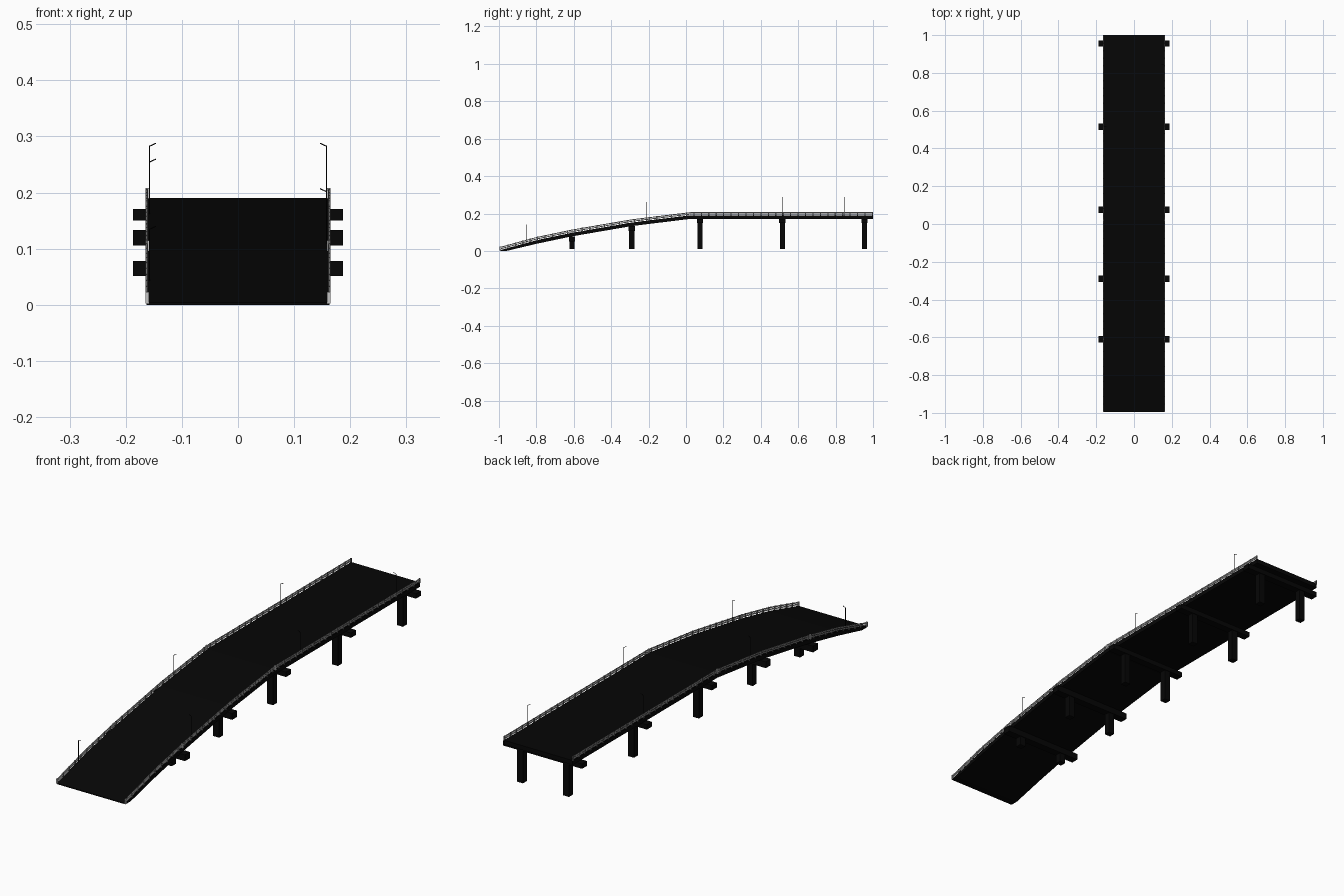
import bpy, bmesh
from mathutils import Vector

cube = bpy.data.objects.get("Cube")
if cube:
    bpy.data.objects.remove(cube, do_unlink=True)


def material(name, value):
    m = bpy.data.materials.new(name)
    m.use_nodes = True
    colour = (value, value, value, 1)
    m.diffuse_color = colour
    node = m.node_tree.nodes["Principled BSDF"]
    node.inputs["Base Color"].default_value = colour
    return m


asphalt = material("black asphalt", 0.0019)
steel = material("dark grey steel", 0.12)
pale = material("pale grey steel", 0.55)

# Road surface height along the bridge: (y, z)
ROAD = [(-0.995, 0.004), (-0.8, 0.057), (-0.61, 0.097), (-0.29, 0.152), (0.02, 0.19), (1, 0.19)]
THICK = 0.019
HALF = 0.163


def road_z(y):
    for (y0, z0), (y1, z1) in zip(ROAD, ROAD[1:]):
        if y <= y1:
            return z0 + (z1 - z0) * (y - y0) / (y1 - y0)
    return ROAD[-1][1]


def finish(name, bm, mat):
    bmesh.ops.recalc_face_normals(bm, faces=bm.faces)
    mesh = bpy.data.meshes.new(name)
    bm.to_mesh(mesh)
    bm.free()
    mesh.materials.append(mat)
    obj = bpy.data.objects.new(name, mesh)
    bpy.context.collection.objects.link(obj)


def add_box(bm, centre, size):
    made = bmesh.ops.create_cube(bm, size=1)["verts"]
    for v in made:
        v.co = Vector(centre) + Vector(a * b for a, b in zip(v.co, size))


def add_strip(bm, x0, x1, outline):
    """Extrude a closed (y, z) outline from x0 to x1."""
    face = bm.faces.new([bm.verts.new((x0, y, z)) for y, z in outline])
    out = bmesh.ops.extrude_face_region(bm, geom=[face])["geom"]
    moved = [v for v in out if isinstance(v, bmesh.types.BMVert)]
    bmesh.ops.translate(bm, verts=moved, vec=(x1 - x0, 0, 0))


def add_rod(bm, start, end, radius):
    a, b = Vector(start), Vector(end)
    turn = Vector((0, 0, 1)).rotation_difference(b - a).to_matrix().to_4x4()
    turn.translation = (a + b) / 2
    bmesh.ops.create_cone(bm, cap_ends=True, segments=6, radius1=radius,
                          radius2=radius, depth=(b - a).length, matrix=turn)


# Deck slab, tapering to the ground at the ramp foot
bm = bmesh.new()
under = [(y, z - THICK) for y, z in reversed(ROAD[1:])]
add_strip(bm, -HALF, HALF, ROAD + under + [(-0.96, 0), (-0.995, 0)])
finish("deck", bm, asphalt)

# Piers: a cross beam on two square columns
for i, y in enumerate((-0.61, -0.29, 0.075, 0.515, 0.955), 1):
    top = road_z(y) - THICK
    depth = 0.027 if y < 0 else 0.021
    bm = bmesh.new()
    add_box(bm, (0, y, top - depth / 2), (0.374, 0.033, depth))
    finish(f"pier_beam_{i}", bm, asphalt)
    bm = bmesh.new()
    base, head = 0.011, top - depth
    for x in (-0.109, 0.109):
        add_box(bm, (x, y, (base + head) / 2), (0.028, 0.027, head - base))
    finish(f"pier_columns_{i}", bm, asphalt)

# Guard rails: two pale beams on dark posts, with pale end blocks
for side, label in ((-1, "right"), (1, "left")):
    bm = bmesh.new()
    for low, high in ((0.004, 0.009), (0.012, 0.017)):
        outline = [(y, z + high) for y, z in ROAD]
        outline += [(y, z + low) for y, z in reversed(ROAD)]
        add_strip(bm, side * 0.1615, side * 0.164, outline)
    finish(f"{label}_rail_beams", bm, pale)

    bm = bmesh.new()
    count = 50
    for k in range(count + 1):
        y = -0.992 + 1.989 * k / count
        add_box(bm, (side * 0.1625, y, road_z(y) + 0.008), (0.004, 0.006, 0.019))
    finish(f"{label}_rail_posts", bm, steel)

    bm = bmesh.new()
    for y in (-0.993, -0.61, 0.02):
        add_box(bm, (side * 0.162, y, road_z(y) + 0.008), (0.006, 0.007, 0.02))
    finish(f"{label}_rail_end_blocks", bm, pale)

# Street lamps alternate between the two sides
for i, y in enumerate((-0.855, -0.54, -0.21, 0.195, 0.515, 0.845)):
    side = 1 if i % 2 else -1
    x, z = side * 0.158, road_z(y)
    bm = bmesh.new()
    add_rod(bm, (x, y, z), (x, y, z + 0.093), 0.0011)
    add_rod(bm, (x, y, z + 0.0925), (x - side * 0.012, y, z + 0.098), 0.0011)
    finish(f"street_lamp_{i + 1}", bm, asphalt)
